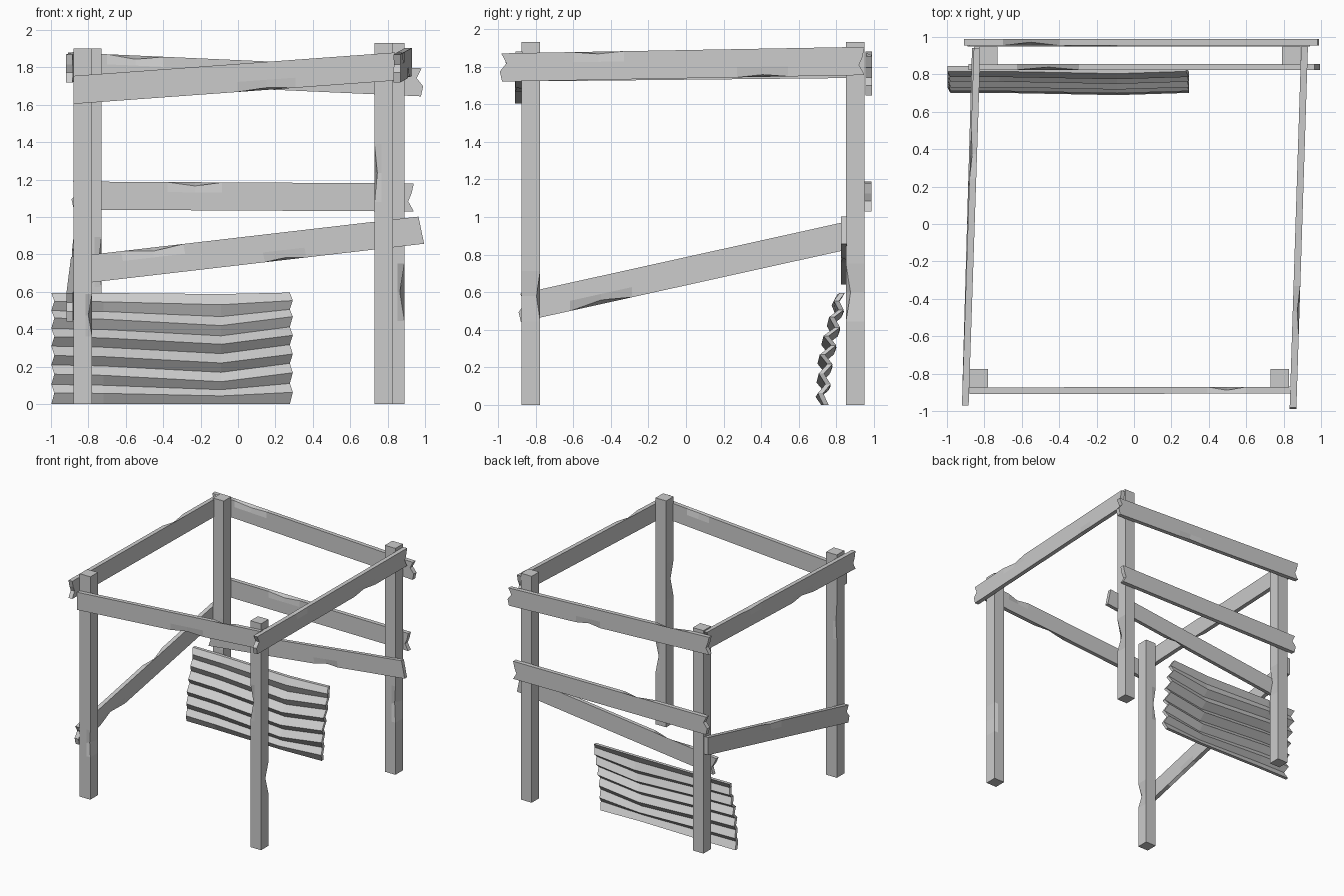
import bpy, bmesh
from mathutils import Vector

if "Cube" in bpy.data.objects:
    bpy.data.objects.remove(bpy.data.objects["Cube"])

LEVELS = (-0.5, -0.14, 0.14, 0.5)
CORNERS = (0, 3, 4, 7)   # low/near, high/near, high/far, low/far


def finish(bm, name):
    bmesh.ops.recalc_face_normals(bm, faces=bm.faces[:])
    mesh = bpy.data.meshes.new(name)
    bm.to_mesh(mesh)
    bm.free()
    bpy.context.collection.objects.link(bpy.data.objects.new(name, mesh))


def beam(name, start, end, up, side, chips=(), jag0=(0, 0, 0, 0), jag1=(0, 0, 0, 0)):
    """Hewn timber: chips are (position, half length, corner, cut up, cut side),
    jags shorten each level of the start and end."""
    a, b, up, side = map(Vector, (start, end, up, side))
    along = (b - a).normalized()
    stations = [(0.0, None), (1.0, None)]
    for c in chips:
        stations += [(c[0] - c[1], None), (c[0], c), (c[0] + c[1], None)]
    stations.sort(key=lambda s: s[0])
    bm = bmesh.new()
    rings = []
    for t, chip in stations:
        pts = []
        for s, order in ((-0.5, (0, 1, 2, 3)), (0.5, (3, 2, 1, 0))):
            for i in order:
                p = a.lerp(b, t) + up * LEVELS[i] + side * s
                if t == 0:
                    p += along * jag0[i]
                if t == 1:
                    p -= along * jag1[i]
                pts.append(p)
        if chip:
            k = CORNERS[chip[2]]
            pts[k] -= up.normalized() * chip[3] * (1 if k in (3, 4) else -1)
            pts[k] -= side.normalized() * chip[4] * (1 if k > 3 else -1)
        rings.append([bm.verts.new(p) for p in pts])
    for r, q in zip(rings, rings[1:]):
        for i in range(8):
            j = (i + 1) % 8
            bm.faces.new((r[i], r[j], q[j], q[i]))
    for r in (rings[0], rings[-1]):
        for i in range(3):
            bm.faces.new((r[i], r[i + 1], r[6 - i], r[7 - i]))
    finish(bm, name)


# Corner posts
def post(name, x, y, top, chips):
    beam(name, (x, y, 0), (x, y, top), (0.1, 0, 0), (0, 0.1, 0), chips)


post("front_left_post", -0.83, -0.825, 1.90, [(0.25, 0.06, 1, 0.02, 0.02), (0.7, 0.08, 3, 0.015, 0.01)])
post("front_right_post", 0.78, -0.825, 1.93, [(0.3, 0.07, 2, 0.015, 0.02), (0.64, 0.08, 0, 0.015, 0.02)])
post("back_left_post", -0.78, 0.90, 1.90, [(0.4, 0.07, 1, 0.015, 0.015)])
post("back_right_post", 0.84, 0.90, 1.93, [(0.31, 0.08, 1, 0.025, 0.025)])

# Boards running left to right
UP = (0, 0, 0.15)
ROUGH = (0.0, 0.03, 0.012, 0.0)
ROUGH2 = (0.012, 0.0, 0.035, 0.008)
DX, DY = (0.036, 0, 0), (0, 0.036, 0)
beam("front_top_board", (-0.88, -0.892, 1.68), (0.84, -0.888, 1.805), UP, DY,
     [(0.6, 0.09, 0, 0.012, 0.01), (0.8, 0.06, 2, 0.01, 0.018)])
beam("back_top_board", (-0.91, 0.972, 1.805), (0.99, 0.972, 1.72), UP, DY,
     [(0.19, 0.08, 1, 0.02, 0.018), (0.6, 0.06, 3, 0.012, 0.01)], ROUGH, ROUGH2)
beam("back_middle_board", (-0.89, 0.968, 1.115), (0.94, 0.968, 1.105), UP, DY,
     [(0.36, 0.08, 1, 0.02, 0.01)], ROUGH2, ROUGH)
beam("back_inner_slanted_board", (-0.87, 0.84, 0.715), (0.98, 0.84, 0.93), (-0.03, 0, 0.145), (0, 0.032, 0),
     [(0.23, 0.09, 1, 0.02, 0.015), (0.6, 0.06, 0, 0.012, 0.01)], ROUGH)

# Boards running front to back
beam("left_top_board", (-0.902, -0.97, 1.795), (-0.838, 0.95, 1.815), UP, DX,
     [(0.35, 0.07, 0, 0.01, 0.015), (0.7, 0.07, 1, 0.015, 0.01)], ROUGH, ROUGH2)
beam("right_top_board", (0.85, -0.99, 1.795), (0.912, 0.95, 1.83), UP, DX,
     [(0.27, 0.07, 2, 0.012, 0.012), (0.72, 0.07, 3, 0.012, 0.01)], ROUGH2, ROUGH)
beam("left_slanted_board", (-0.9, -0.89, 0.515), (-0.848, 0.94, 0.92), UP, DX,
     [(0.24, 0.09, 3, 0.022, 0.018), (0.55, 0.07, 1, 0.015, 0.015)], ROUGH2)

# Corrugated sheet: zigzag profile of (y, z) swept through four bent stations
PROFILE = [(0.745, 0.0), (0.715, 0.06), (0.755, 0.105), (0.72, 0.16), (0.765, 0.21),
           (0.725, 0.26), (0.785, 0.31), (0.745, 0.36), (0.805, 0.405), (0.775, 0.46),
           (0.825, 0.50), (0.80, 0.55), (0.83, 0.595)]
STATIONS = [(-0.99, 0.0, 0.0), (-0.72, 0.0, -0.006), (-0.09, -0.012, -0.04), (0.285, 0.0, 0.008)]
bm = bmesh.new()
rings = []
for x, dy, dz in STATIONS:
    ring = []
    for sign, prof in ((-1, PROFILE), (1, PROFILE[::-1])):
        for i, (y, z) in enumerate(prof):
            ends = min(1, z / 0.15, (0.62 - z) / 0.15)   # outer edges stay level
            ragged = (0.008 if i % 2 else -0.008) if x in (-0.99, 0.285) else 0
            ring.append(bm.verts.new((x + ragged, y + dy + sign * 0.014, z + dz * ends)))
    rings.append(ring)
n = len(rings[0])
for r, q in zip(rings, rings[1:]):
    for i in range(n):
        j = (i + 1) % n
        bm.faces.new((r[i], r[j], q[j], q[i]))
for r in (rings[0], rings[-1]):
    for i in range(n // 2 - 1):
        bm.faces.new((r[i], r[i + 1], r[n - 2 - i], r[n - 1 - i]))
finish(bm, "corrugated_sheet")
